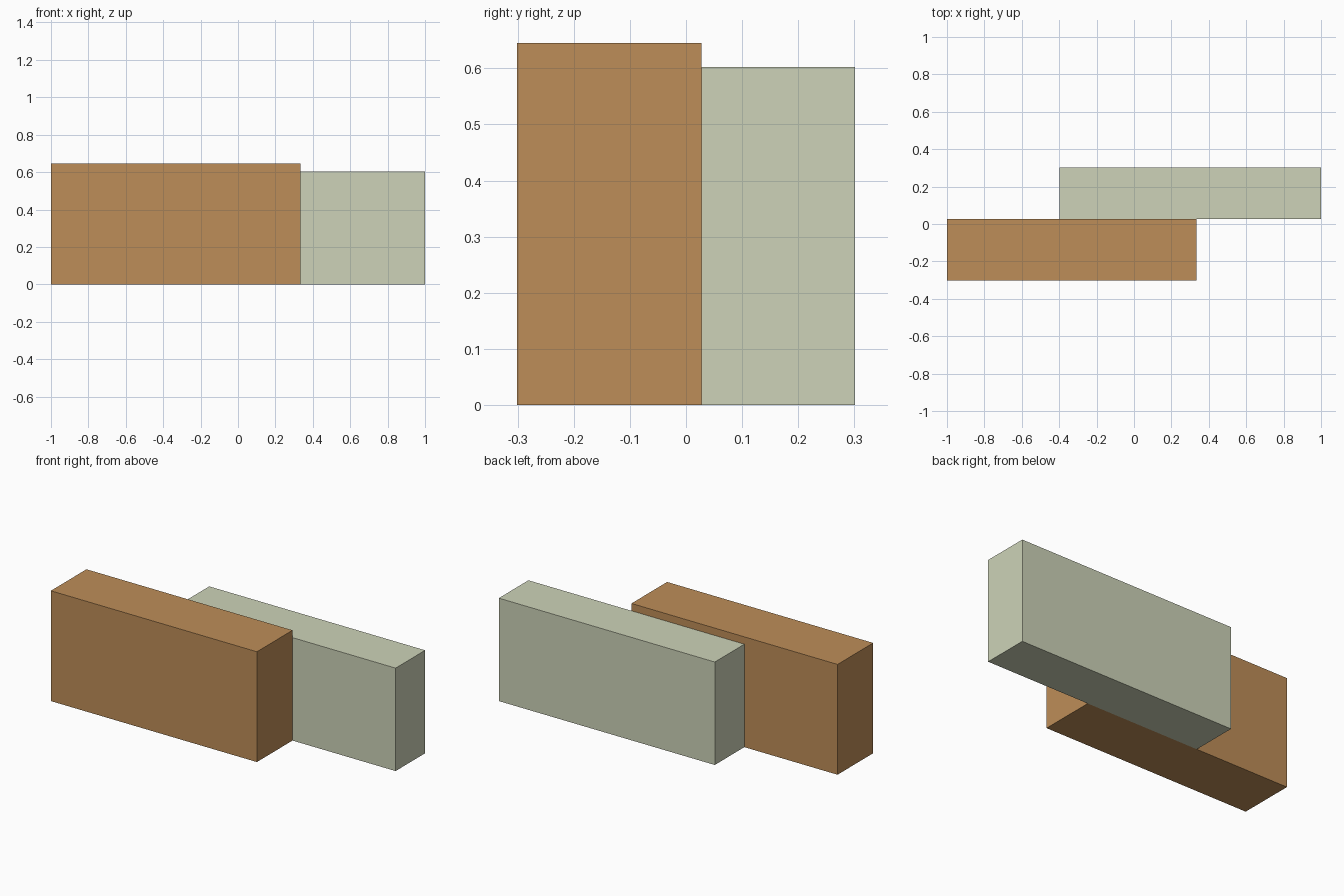
import bpy
from mathutils import Vector

if "Cube" in bpy.data.objects:
    bpy.data.objects.remove(bpy.data.objects["Cube"])


def box(name, low, high, color):
    """Axis-aligned box between two corners, with its own flat colour."""
    low, high = Vector(low), Vector(high)
    bpy.ops.mesh.primitive_cube_add(size=1, location=(low + high) / 2)
    obj = bpy.context.object
    obj.name = name
    obj.scale = high - low
    bpy.ops.object.transform_apply(location=False, rotation=False, scale=True)
    mat = bpy.data.materials.new(name + "_colour")
    mat.diffuse_color = (*color, 1)
    mat.use_nodes = True
    mat.node_tree.nodes["Principled BSDF"].inputs["Base Color"].default_value = mat.diffuse_color
    obj.data.materials.append(mat)
    return obj


SEAM = 0.028  # y where the two blocks touch

# Taller brown block at the front left
box("front_block", (-1, -0.301, 0), (0.333, SEAM, 0.645), (0.515, 0.27, 0.098))
# Lower pale green block at the back right
box("back_block", (-0.397, SEAM, 0), (1, 0.301, 0.602), (0.61, 0.65, 0.48))
